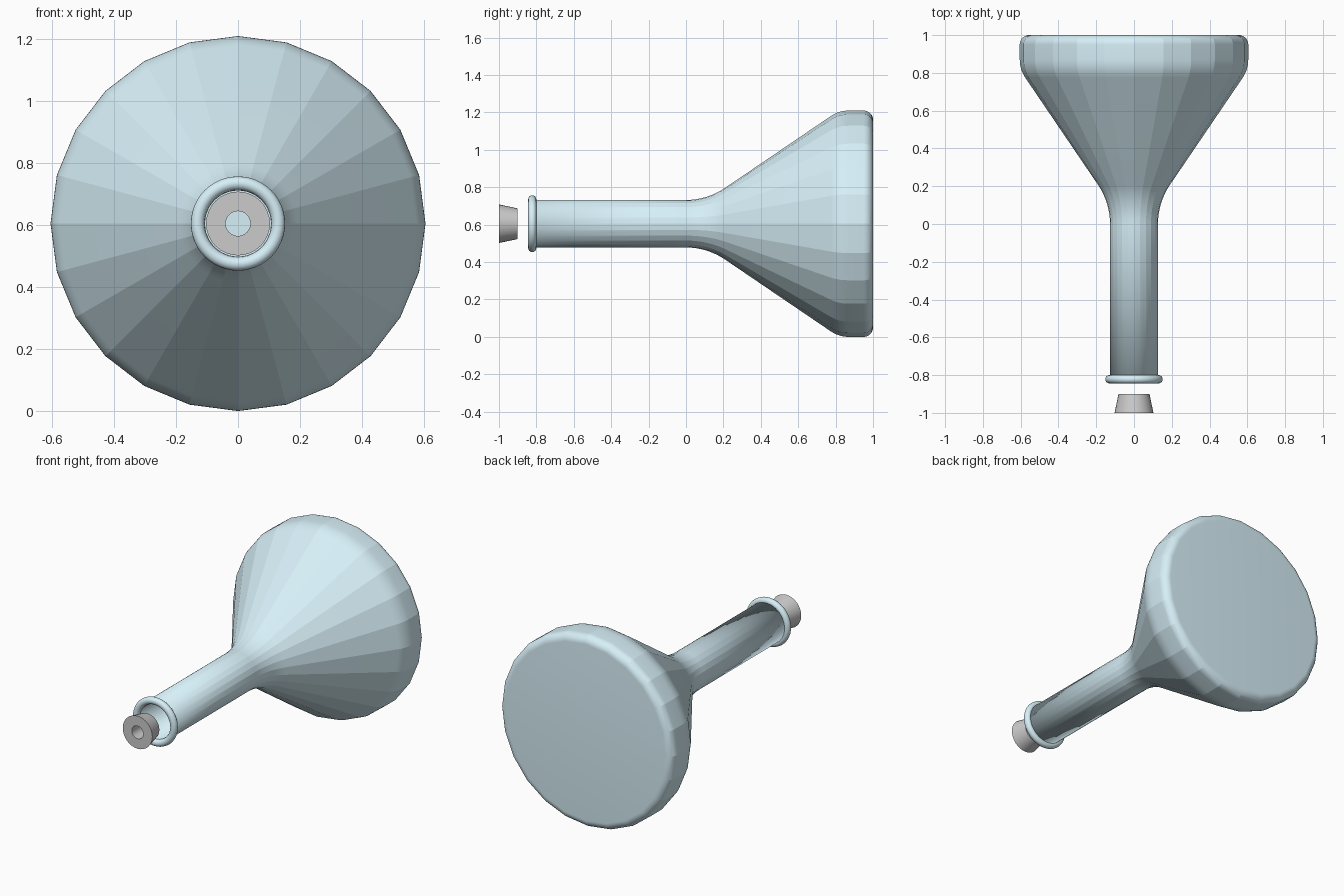
import bpy, bmesh
from math import sin, cos, pi, radians

if "Cube" in bpy.data.objects:
    bpy.data.objects.remove(bpy.data.objects["Cube"])

CZ = 0.605  # height of the axis, which runs along y


def arc(cr, cy, rad, a0, a1, n):
    """Points (radius, y) on a circular arc, angles in degrees."""
    angles = [radians(a0 + (a1 - a0) * i / n) for i in range(n + 1)]
    return [(cr + rad * cos(a), cy + rad * sin(a)) for a in angles]


def lathe(name, profile, sides, closed=False, cap=False, angle=30, mat=None):
    """Turn a (radius, y) profile around the lying axis."""
    bm = bmesh.new()
    rings = []
    for r, y in profile:
        rings.append([bm.verts.new((r * sin(2 * pi * k / sides), y,
                                    CZ + r * cos(2 * pi * k / sides)))
                      for k in range(sides)])
    pairs = list(zip(rings, rings[1:]))
    if closed:
        pairs.append((rings[-1], rings[0]))
    for a, b in pairs:
        for k in range(sides):
            j = (k + 1) % sides
            bm.faces.new((a[k], a[j], b[j], b[k]))
    if cap:
        bm.faces.new(rings[0])
    bmesh.ops.recalc_face_normals(bm, faces=bm.faces)
    me = bpy.data.meshes.new(name)
    bm.to_mesh(me)
    bm.free()
    me.shade_smooth()
    me.set_sharp_from_angle(angle=radians(angle))
    if mat:
        me.materials.append(mat)
    ob = bpy.data.objects.new(name, me)
    bpy.context.collection.objects.link(ob)
    return ob


glass = bpy.data.materials.new("pale_blue_glass")
glass.diffuse_color = (0.68, 0.87, 0.94, 1)
glass.use_nodes = True
glass.node_tree.nodes["Principled BSDF"].inputs["Base Color"].default_value = glass.diffuse_color

# Flask body: base fillet, shoulder, cone, flare and neck
body = arc(0.555, 0.95, 0.05, 90, 0, 10)
body += arc(0.435, 0.87, 0.17, 0, -34, 6)
body += arc(0.497, 0.0, 0.37, 146, 180, 8)
body += [(0.127, -0.82)]
flask = lathe("flask_body", body, 24, cap=True, angle=10, mat=glass)
wall = flask.modifiers.new("wall", 'SOLIDIFY')
wall.thickness = 0.02
wall.offset = -1

# Rounded lip at the mouth
lip = arc(0.13, -0.822, 0.022, 0, 360, 16)[:-1]
lathe("mouth_lip", lip, 48, closed=True, angle=60, mat=glass)

# Tapered stopper with a bored hole
stopper = [(0.04, -1.0), (0.103, -1.0), (0.082, -0.9), (0.04, -0.9)]
lathe("stopper", stopper, 32, closed=True)
